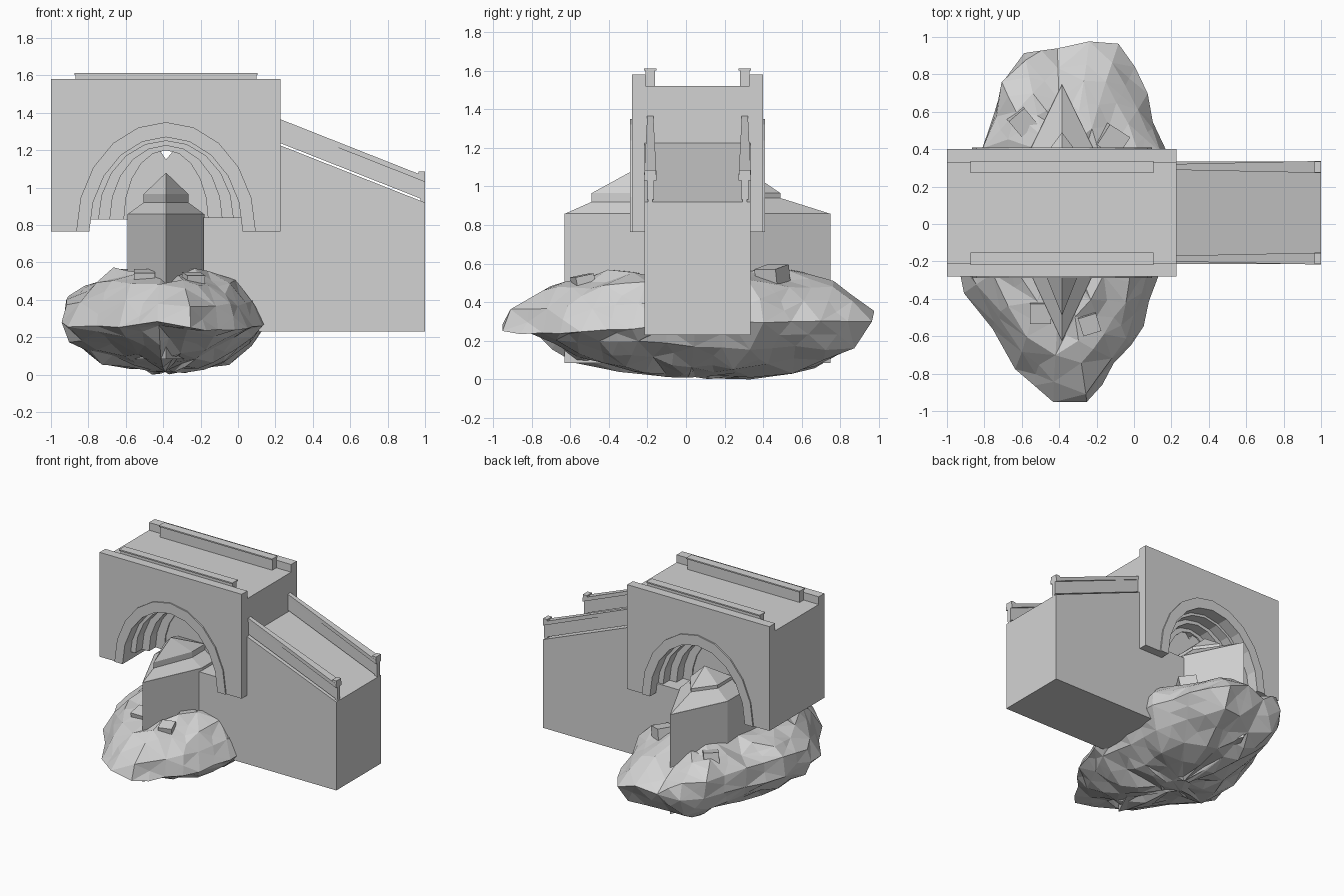
import bpy, bmesh, math, random
from mathutils import Matrix

if "Cube" in bpy.data.objects:
    bpy.data.objects.remove(bpy.data.objects["Cube"])

random.seed(4)
stone = bpy.data.materials.new("grey_stone")
stone.diffuse_color = (0.65, 0.65, 0.65, 1)
stone.use_nodes = True
stone.node_tree.nodes["Principled BSDF"].inputs["Base Color"].default_value = stone.diffuse_color
CX = -0.385


def finish(name, bm):
    bmesh.ops.recalc_face_normals(bm, faces=bm.faces)
    me = bpy.data.meshes.new(name)
    bm.to_mesh(me)
    bm.free()
    me.materials.append(stone)
    ob = bpy.data.objects.new(name, me)
    bpy.context.collection.objects.link(ob)
    return ob


def prism(name, pts, y0, y1):
    """Extrude an x-z outline from y0 to y1."""
    bm = bmesh.new()
    f = bm.faces.new([bm.verts.new((x, y0, z)) for x, z in pts])
    ext = bmesh.ops.extrude_face_region(bm, geom=[f])["geom"]
    bmesh.ops.translate(bm, vec=(0, y1 - y0, 0),
                        verts=[v for v in ext if isinstance(v, bmesh.types.BMVert)])
    return finish(name, bm)


def box(name, x0, x1, y0, y1, z0, z1):
    return prism(name, [(x0, z0), (x1, z0), (x1, z1), (x0, z1)], y0, y1)


def loft(rings):
    """Skin closed rings of equal length, cap both ends."""
    bm = bmesh.new()
    vs = [[bm.verts.new(p) for p in r] for r in rings]
    n = len(vs[0])
    for a, b in zip(vs, vs[1:]):
        for i in range(n):
            bm.faces.new((a[i], a[(i + 1) % n], b[(i + 1) % n], b[i]))
    bm.faces.new(vs[0][::-1])
    bm.faces.new(vs[-1])
    return bm


def arch(w, top, z0, n=10):
    """Half-ellipse outline from left foot to right foot."""
    return [(CX - w * math.cos(math.pi * i / n), z0 + (top - z0) * math.sin(math.pi * i / n))
            for i in range(n + 1)]


# Bridge span with arched underside
prism("bridge_span", [(-1, 0.765)] + arch(0.41, 1.27, 0.765)
      + [(0.228, 0.765), (0.228, 1.52), (-1, 1.52)], -0.28, 0.40)
for side, y0, y1 in (("front", -0.28, -0.21), ("back", 0.33, 0.40)):
    box(side + "_parapet", -1, 0.228, y0, y1, 1.52, 1.58)

# Raised kerbs with a thin cap
for side, y in (("front", -0.185), ("back", 0.305)):
    box(side + "_kerb", -0.87, 0.10, y - 0.025, y + 0.025, 1.52, 1.602)
    box(side + "_kerb_cap", -0.875, 0.105, y - 0.033, y + 0.033, 1.602, 1.612)

# Arch mouldings: proud outer ring, then ribs stepping inwards
prism("arch_ring", arch(0.48, 1.35, 0.765) + arch(0.41, 1.27, 0.765)[::-1], -0.29, 0.41)
for i, (w0, w1, t0, t1) in enumerate([(0.415, 0.36, 1.275, 1.25), (0.365, 0.30, 1.26, 1.225),
                                      (0.305, 0.225, 1.23, 1.20)]):
    d = 0.08 * (i + 1)
    prism("arch_rib_%d" % (i + 1), arch(w0, t0, 0.83) + arch(w1, t1, 0.83)[::-1],
          -0.28 + d, 0.40 - d)

# Core wall closing the vault, with a small notch at the crown
core = arch(0.26, 1.225, 0.83)
core[5:6] = [(CX - 0.04, 1.21), (CX, 1.15), (CX + 0.05, 1.21)]
prism("core_wall", core, -0.03, 0.15)

# Sloping ramp and its abutment under the span
prism("ramp", [(CX + 0.2, 0.23), (1, 0.23), (1, 0.92), (0.228, 1.225), (0.228, 0.84),
               (CX + 0.2, 0.84)], -0.215, 0.335)


def slope_bar(name, low, high, yc, w0, w1):
    """Bar following the ramp, offset above it, widening downhill."""
    rings = []
    for x, z, w in ((0.228, 1.225, w0), (1, 0.92, w1)):
        rings.append([(x, yc - w, z + low), (x, yc + w, z + low),
                      (x, yc + w, z + high), (x, yc - w, z + high)])
    finish(name, loft(rings))


for side, y in (("front", -0.185), ("back", 0.305)):
    slope_bar(side + "_ramp_wall", 0.012, 0.115, y, 0.012, 0.018)
    slope_bar(side + "_ramp_rail", 0.11, 0.14, y, 0.016, 0.032)
    box(side + "_ramp_post", 0.975, 1, y - 0.012, y + 0.012, 0.91, 1.05)
    box(side + "_ramp_post_cap", 0.965, 1, y - 0.03, y + 0.03, 1.05, 1.085)


# Pier with pointed cutwaters
def hexagon(w, y0, y1, s0, s1, z):
    return [(CX, y0, z), (CX + w, s0, z), (CX + w, s1, z),
            (CX, y1, z), (CX - w, s1, z), (CX - w, s0, z)]


finish("pier", loft([hexagon(0.205, -0.63, 0.75, -0.19, 0.33, z) for z in (0.085, 0.86)]))

# Two-tier pointed cap on each cutwater: tip, shoulder, inner end, apex
for side, tip, tip2, sh, inner, apex in (("front", -0.63, -0.49, -0.19, -0.03, -0.28),
                                         ("back", 0.75, 0.49, 0.33, 0.15, 0.32)):
    def ring(w, t, z):
        return [(CX, t, z), (CX + w, sh, z), (CX + w, inner, z), (CX - w, inner, z), (CX - w, sh, z)]
    low = 0.92 if side == "front" else 0.94
    finish(side + "_cap_base", loft([ring(0.205, tip, 0.858), ring(0.12, tip2, low),
                                     ring(0.12, tip2, 0.965)]))
    bm = bmesh.new()
    base = [bm.verts.new(p) for p in ring(0.12, tip2, 0.965)]
    top = bm.verts.new((CX, apex, 1.08))
    for i in range(5):
        bm.faces.new((base[i], base[(i + 1) % 5], top))
    finish(side + "_cap_peak", bm)

# Faceted rock: plan outline scaled through a stack of heights
plan = [(-0.95, -0.20), (-0.91, -0.37), (-0.63, -0.77), (-0.43, -0.95), (-0.25, -0.96),
        (-0.10, -0.75), (0.06, -0.55), (0.13, -0.28), (0.15, 0.05), (0.16, 0.40),
        (0.08, 0.70), (-0.08, 0.97), (-0.24, 0.97), (-0.41, 0.95), (-0.59, 0.92),
        (-0.71, 0.78), (-0.82, 0.42), (-0.93, 0.10)]
layers = [(0.15, 0.015), (0.57, 0.07), (0.86, 0.185), (1.0, 0.29),
          (0.92, 0.40), (0.75, 0.49), (0.50, 0.555), (0.2, 0.52)]
rings = []
for k, (s, z) in enumerate(layers):
    ring_pts = []
    tilt = -0.06 if k < 3 else 0.035
    for x, y in plan:
        j = 0.0 if s == 1 else random.uniform(-0.05, 0.05)
        dz = 0.0 if k == 0 else random.uniform(-0.03, 0.03)
        ring_pts.append((CX + (x - CX) * (s + j), y * (s + j), z + dz + tilt * y * s))
    rings.append(ring_pts)
bm = loft(rings)
bmesh.ops.triangulate(bm, faces=bm.faces)
old = set(bm.verts)
bmesh.ops.subdivide_edges(bm, edges=[e for e in bm.edges if e.calc_length() > 0.2], cuts=1)
bm.normal_update()
for v in bm.verts:
    if v not in old:
        v.co += v.normal * random.uniform(-0.02, 0.012)
    v.co.z = max(v.co.z, 0.0)
bmesh.ops.triangulate(bm, faces=bm.faces)
finish("rock", bm)

# Angular slabs embedded in the rock
for i, (x, y, z, r, turn) in enumerate([(-0.60, 0.55, 0.50, 0.11, 0.7), (-0.24, -0.53, 0.49, 0.10, 0.3),
                                        (-0.50, -0.47, 0.50, 0.11, 0.0), (-0.12, 0.45, 0.52, 0.13, 1.0)]):
    bm = bmesh.new()
    bmesh.ops.create_cube(bm, size=r, matrix=Matrix.Translation((x, y, z))
                          @ Matrix.Rotation(turn, 4, "Z") @ Matrix.Rotation(0.2, 4, "X"))
    finish("slab_%d" % (i + 1), bm)
